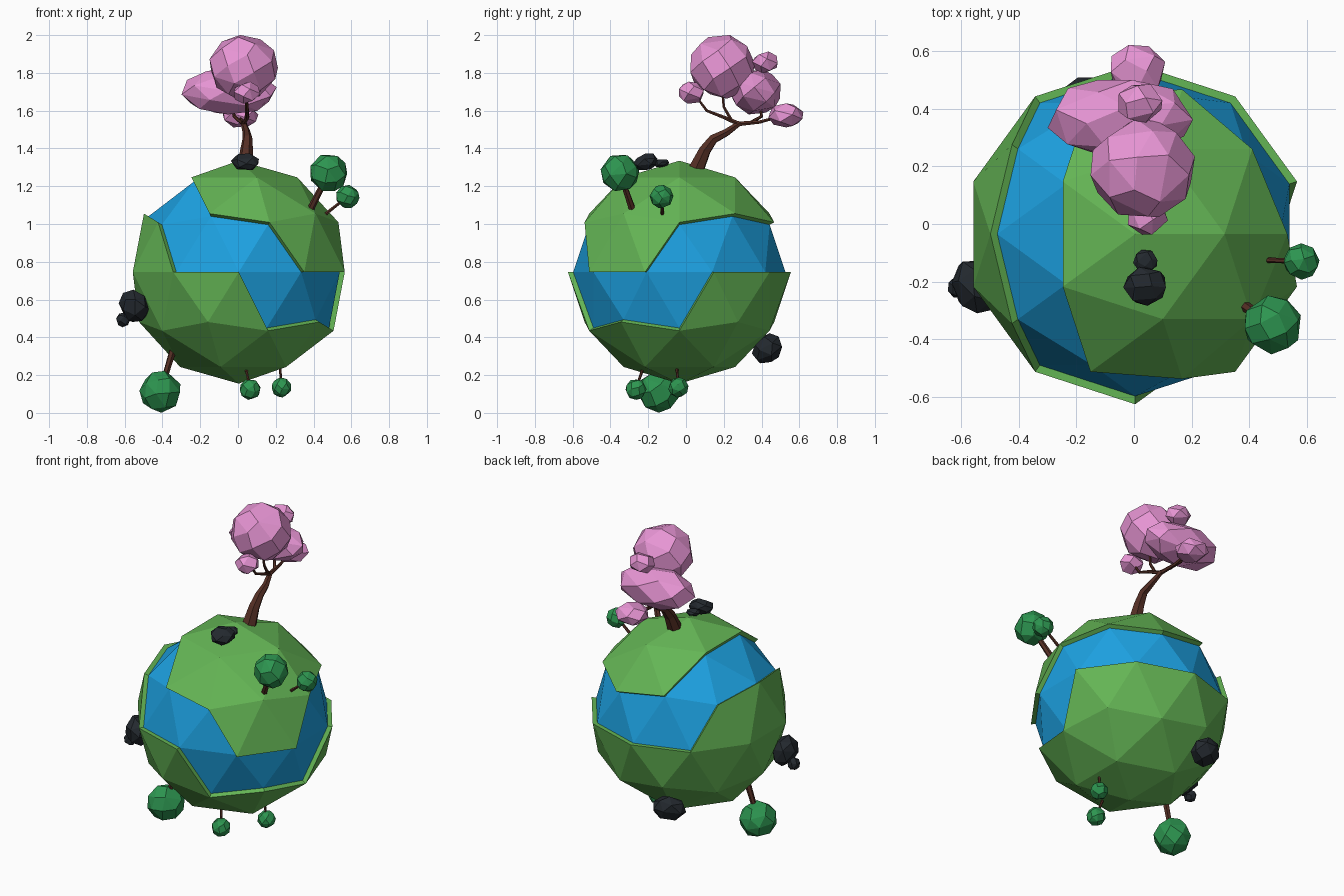
import bpy, bmesh, math, random
from mathutils import Vector

if "Cube" in bpy.data.objects:
    bpy.data.objects.remove(bpy.data.objects["Cube"])

random.seed(4)
C = Vector((0.004, -0.035, 0.745))      # planet centre
R_LAND, R_WATER = 0.59, 0.562


def mat(name, rgb):
    m = bpy.data.materials.new(name)
    m.diffuse_color = (*rgb, 1)
    m.use_nodes = True
    m.node_tree.nodes["Principled BSDF"].inputs["Base Color"].default_value = m.diffuse_color
    return m


GRASS = mat("grass", (0.127, 0.46, 0.09))
WATER = mat("water", (0.012, 0.36, 0.76))
LEAF = mat("leaf", (0.026, 0.30, 0.08))
BLOSSOM = mat("blossom", (0.80, 0.30, 0.66))
BARK = mat("bark", (0.09, 0.028, 0.018))
STONE = mat("stone", (0.017, 0.022, 0.028))


def finish(bm, name, material):
    bmesh.ops.recalc_face_normals(bm, faces=bm.faces)
    me = bpy.data.meshes.new(name)
    bm.to_mesh(me)
    bm.free()
    me.materials.append(material)
    ob = bpy.data.objects.new(name, me)
    bpy.context.collection.objects.link(ob)
    return ob


# Planet: vertices are labelled by (ring letter, azimuth in degrees)
RINGS = {"T": 1, "A": .851, "V": .526, "U": .447, "E": 0,
         "L": -.447, "W": -.526, "B": -.851, "S": -1}


def label(v):
    d = v.co.normalized()
    ring = min(RINGS, key=lambda k: abs(RINGS[k] - d.z))
    return ring, round(math.degrees(math.atan2(d.y, d.x))) % 360


# Sea faces as triangle fans: hub vertex first, then its rim
FANS = [
    [("V", 180), ("U", 144), ("A", 144), ("A", 216), ("U", 216)],
    [("V", 108), ("A", 144), ("U", 144), ("E", 126), ("E", 90), ("U", 72)],
    [("V", 252), ("A", 216), ("U", 216), ("E", 234), ("E", 270), ("U", 288)],
    [("E", 306), ("U", 288), ("E", 270), ("W", 288), ("L", 324), ("E", 342)],
    [("E", 342), ("L", 324), ("W", 0), ("E", 18), ("U", 0)],
    [("E", 18), ("U", 0), ("V", 36), ("E", 54)],
    [("E", 54), ("V", 36), ("U", 72), ("E", 90)],
]
SEA = {frozenset((hub, a, b)) for hub, *rim in FANS for a, b in zip(rim, rim[1:])}


def planet(radius):
    bm = bmesh.new()
    bmesh.ops.create_icosphere(bm, subdivisions=2, radius=radius)
    return bm


# Water ball
bm = planet(R_WATER)
bmesh.ops.translate(bm, verts=bm.verts, vec=C)
finish(bm, "ocean", WATER)

# Land plates: non-sea faces raised above the water
bm = planet(R_WATER - 0.01)
sea = [f for f in bm.faces if frozenset(label(v) for v in f.verts) in SEA]
bmesh.ops.delete(bm, geom=sea, context='FACES')
ext = bmesh.ops.extrude_face_region(bm, geom=bm.faces[:], use_keep_orig=True)
for v in ext["geom"]:
    if isinstance(v, bmesh.types.BMVert):
        v.co = v.co.normalized() * R_LAND
bmesh.ops.translate(bm, verts=bm.verts, vec=C)
finish(bm, "land", GRASS)


# Faceted lump: hull of jittered points spread over an ellipsoid
def lump(name, pos, size, material, n=24, up=None, jitter=.12):
    bm = bmesh.new()
    spin = random.uniform(0, 6.28)
    rot = Vector(up).to_track_quat('Z', 'Y') if up else None
    for i in range(n):
        z = 1 - 2 * (i + .5) / n
        a = spin + i * 2.39996 + random.uniform(-jitter, jitter)
        r = math.sqrt(1 - z * z)
        p = Vector((r * math.cos(a) * size[0], r * math.sin(a) * size[1], z * size[2])) * 1.04
        if rot:
            p = rot @ p
        bm.verts.new(Vector(pos) + p)
    bmesh.ops.convex_hull(bm, input=bm.verts[:])
    bmesh.ops.dissolve_limit(bm, angle_limit=math.radians(14), verts=bm.verts[:], edges=bm.edges[:])
    return finish(bm, name, material)


# Tapered six-sided stem through (x, y, z, radius) points
def stem(name, pts):
    cu = bpy.data.curves.new(name, 'CURVE')
    cu.dimensions = '3D'
    cu.bevel_depth = 1
    cu.bevel_resolution = 1
    cu.use_fill_caps = True
    sp = cu.splines.new('POLY')
    sp.points.add(len(pts) - 1)
    sp.use_smooth = False
    for p, q in zip(sp.points, pts):
        p.co = (*q[:3], 1)
        p.radius = q[3]
    tmp = bpy.data.objects.new(name + "_path", cu)
    bpy.context.collection.objects.link(tmp)
    bpy.context.view_layer.update()
    me = bpy.data.meshes.new_from_object(tmp.evaluated_get(bpy.context.evaluated_depsgraph_get()))
    bpy.data.objects.remove(tmp)
    me.materials.clear()
    me.materials.append(BARK)
    bpy.context.collection.objects.link(bpy.data.objects.new(name, me))


# Round green trees: base, crown centre, crown radius, stem radius
TREES = [((.385, -.285, 1.08), (.48, -.35, 1.27), .10, .019),
         ((.46, -.125, 1.05), (.58, -.13, 1.145), .061, .010),
         ((-.345, -.13, .33), (-.41, -.145, .113), .108, .019),
         ((.043, -.23, .23), (.065, -.265, .125), .055, .008),
         ((.222, -.05, .25), (.23, -.04, .135), .052, .008)]
for i, (b, c, r, t) in enumerate(TREES, 1):
    stem(f"tree_stem_{i}", [(*b, t), (*c, t * .75)])
    lump(f"tree_crown_{i}", c, (r, r, r), LEAF, 26, up=Vector(c) - C)

# Rocks: centre, size (last value along the planet's radius)
ROCKS = [((.04, -.215, 1.328), (.075, .068, .045)),
         ((.04, -.13, 1.322), (.042, .042, .022)),
         ((-.55, -.215, .565), (.10, .09, .075)),
         ((-.61, -.22, .492), (.038, .038, .036)),
         ((-.18, .43, .34), (.10, .085, .07))]
for i, (p, s) in enumerate(ROCKS, 1):
    lump(f"rock_{i}", p, s, STONE, 20, up=Vector(p) - C)

# Blossom tree: leaning trunk and branches
stem("blossom_trunk", [(.04, .055, 1.29, .045), (.045, .10, 1.39, .034), (.05, .145, 1.45, .027),
                       (.045, .215, 1.485, .021), (.03, .285, 1.535, .015)])
stem("branch_back", [(.03, .275, 1.53, .014), (.02, .39, 1.54, .010), (.01, .52, 1.575, .007)])
stem("branch_mid", [(.02, .34, 1.535, .010), (-.02, .40, 1.57, .009), (-.04, .39, 1.66, .007)])
stem("branch_front", [(.03, .28, 1.53, .013), (.05, .20, 1.565, .010), (.05, .11, 1.60, .008),
                      (.045, .05, 1.68, .006)])
stem("branch_top", [(.045, .24, 1.55, .010), (.045, .20, 1.62, .008), (.04, .19, 1.74, .006)])

# Blossom clusters
CLUSTERS = [((.03, .19, 1.832), (.18, .17, .168), 30),
            ((-.05, .37, 1.70), (.25, .135, .12), 26),
            ((.02, .42, 1.855), (.08, .07, .06), 16),
            ((.045, .03, 1.695), (.072, .07, .06), 16),
            ((.01, .53, 1.575), (.10, .095, .065), 18)]
for i, (p, s, n) in enumerate(CLUSTERS, 1):
    lump(f"blossom_{i}", p, s, BLOSSOM, n)
